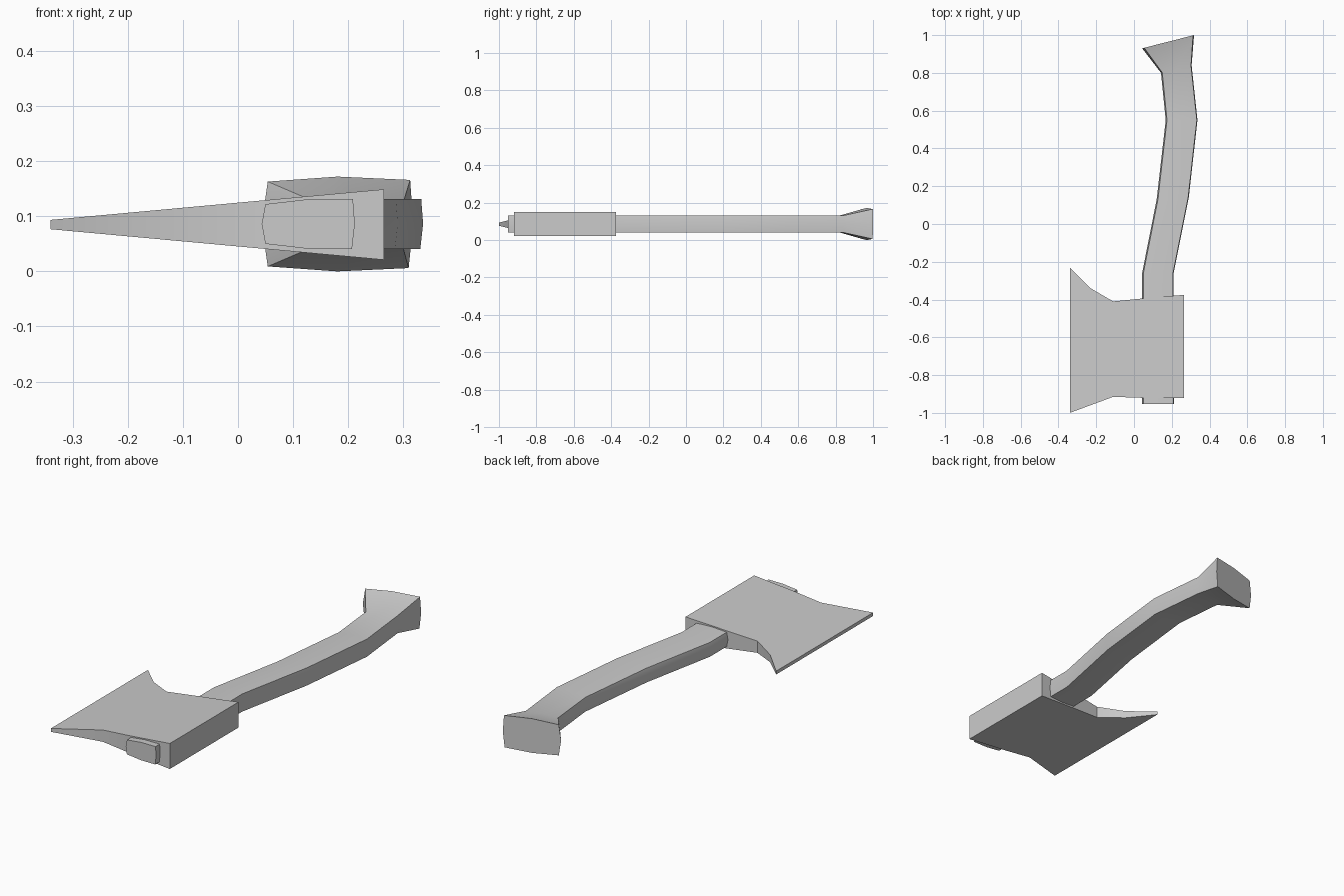
import bpy, bmesh, math

cube = bpy.data.objects.get("Cube")
if cube:
    bpy.data.objects.remove(cube, do_unlink=True)

GREY = (0.6, 0.6, 0.6, 1.0)
grey = bpy.data.materials.new("plain_grey")
grey.use_nodes = True
grey.diffuse_color = GREY
grey.node_tree.nodes["Principled BSDF"].inputs["Base Color"].default_value = GREY

MID_Z = 0.086


def loft(name, rings):
    """Skin a list of equal-length closed rings and cap both ends."""
    bm = bmesh.new()
    loops = [[bm.verts.new(p) for p in ring] for ring in rings]
    for a, b in zip(loops, loops[1:]):
        for i in range(len(a)):
            j = (i + 1) % len(a)
            bm.faces.new((a[i], a[j], b[j], b[i]))
    bm.faces.new(loops[0])
    bm.faces.new(loops[-1])
    bmesh.ops.recalc_face_normals(bm, faces=bm.faces)
    mesh = bpy.data.meshes.new(name)
    bm.to_mesh(mesh)
    bm.free()
    mesh.materials.append(grey)
    obj = bpy.data.objects.new(name, mesh)
    bpy.context.collection.objects.link(obj)
    bpy.ops.object.select_all(action="DESELECT")
    obj.select_set(True)
    bpy.context.view_layer.objects.active = obj
    bpy.ops.object.shade_smooth_by_angle(angle=math.radians(30))
    return obj


# Axe head: one outline, tapering in thickness from poll to cutting edge
outline = [(-0.34, -1.0), (-0.11, -0.915), (0.04, -0.92), (0.265, -0.92),
           (0.265, -0.375), (0.04, -0.395), (-0.11, -0.41),
           (-0.23, -0.34), (-0.34, -0.23)]


def wedge(side):
    return [(x, y, MID_Z - 0.001 + side * (0.0085 + 0.0918 * (x + 0.34)))
            for x, y in outline]


loft("axe_head", [wedge(-1), wedge(1)])

# Handle: left edge, right edge, then half heights at left, middle and right
stations = [
    ((0.043, -0.953), (0.212, -0.953), (0.036, 0.045, 0.045)),
    ((0.043, -0.26), (0.210, -0.26), (0.036, 0.045, 0.045)),
    ((0.120, 0.13), (0.290, 0.14), (0.036, 0.045, 0.045)),
    ((0.168, 0.55), (0.336, 0.55), (0.036, 0.045, 0.045)),
    ((0.143, 0.80), (0.305, 0.84), (0.036, 0.045, 0.045)),
    ((0.043, 0.93), (0.318, 1.0), (0.077, 0.086, 0.080)),
]


def section(left, right, halves):
    low, mid, high = halves
    points = [(0, 0), (0.04, low), (0.5, mid), (0.98, high),
              (1, 0), (0.97, -high), (0.5, -mid), (0.04, -low)]
    return [(left[0] + u * (right[0] - left[0]),
             left[1] + u * (right[1] - left[1]),
             MID_Z + h) for u, h in points]


loft("handle", [section(*s) for s in stations])
